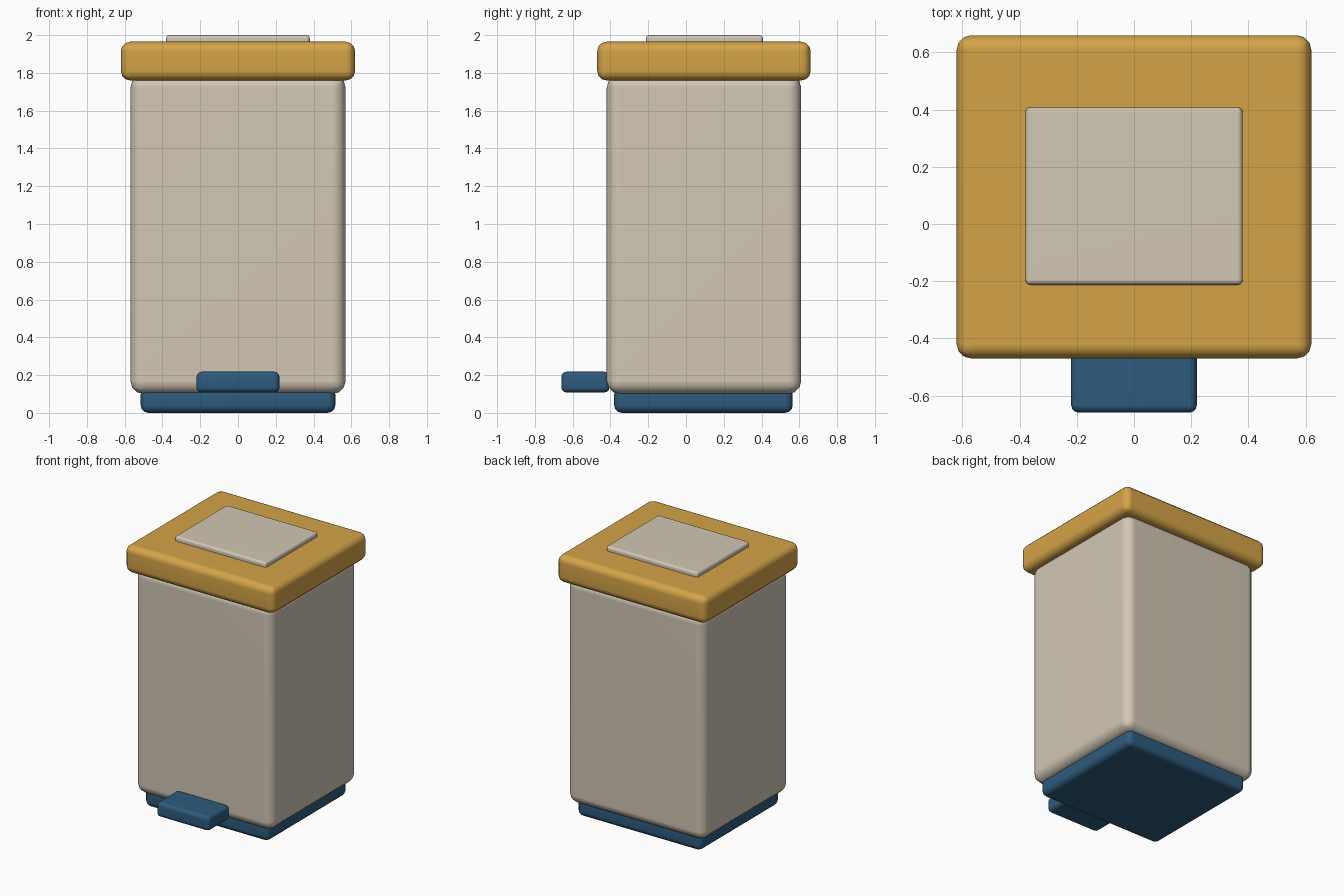
import bpy, bmesh, math
from mathutils import Vector

if "Cube" in bpy.data.objects:
    bpy.data.objects.remove(bpy.data.objects["Cube"])


def material(name, rgb):
    m = bpy.data.materials.new(name)
    m.diffuse_color = (*rgb, 1.0)
    m.use_nodes = True
    m.node_tree.nodes["Principled BSDF"].inputs["Base Color"].default_value = m.diffuse_color
    return m


beige = material("warm_beige", (0.64, 0.57, 0.46))
mustard = material("mustard_yellow", (0.66, 0.37, 0.065))
navy = material("navy_blue", (0.027, 0.105, 0.205))


def rounded_box(name, low, high, radius, mat, segments=3):
    """Box between two corners with rounded edges and smooth shading."""
    low, high = Vector(low), Vector(high)
    mesh = bpy.data.meshes.new(name)
    bm = bmesh.new()
    bmesh.ops.create_cube(bm, size=1.0)
    bmesh.ops.scale(bm, vec=high - low, verts=bm.verts)
    bmesh.ops.bevel(bm, geom=bm.edges[:], offset=radius, segments=segments,
                    profile=0.5, affect='EDGES')
    for f in bm.faces:
        f.smooth = True
    bm.to_mesh(mesh)
    bm.free()
    mesh.materials.append(mat)
    obj = bpy.data.objects.new(name, mesh)
    obj.location = (low + high) / 2
    bpy.context.collection.objects.link(obj)
    # keep the large flats flat while the rounded edges stay smooth
    obj.modifiers.new("weighted_normals", 'WEIGHTED_NORMAL').keep_sharp = True
    return obj


# plinth under the bin
rounded_box("base", (-0.515, -0.38, 0.0), (0.515, 0.565, 0.14), 0.04, navy)
# main container
rounded_box("body", (-0.57, -0.42, 0.10), (0.57, 0.61, 1.79), 0.07, beige)
# overhanging lid and its inset plate
rounded_box("lid", (-0.62, -0.47, 1.76), (0.62, 0.66, 1.965), 0.05, mustard)
rounded_box("lid_plate", (-0.38, -0.213, 1.94), (0.38, 0.408, 2.0), 0.018, beige)
# foot pedal at the front
rounded_box("pedal", (-0.22, -0.66, 0.108), (0.22, -0.405, 0.218), 0.028, navy)
